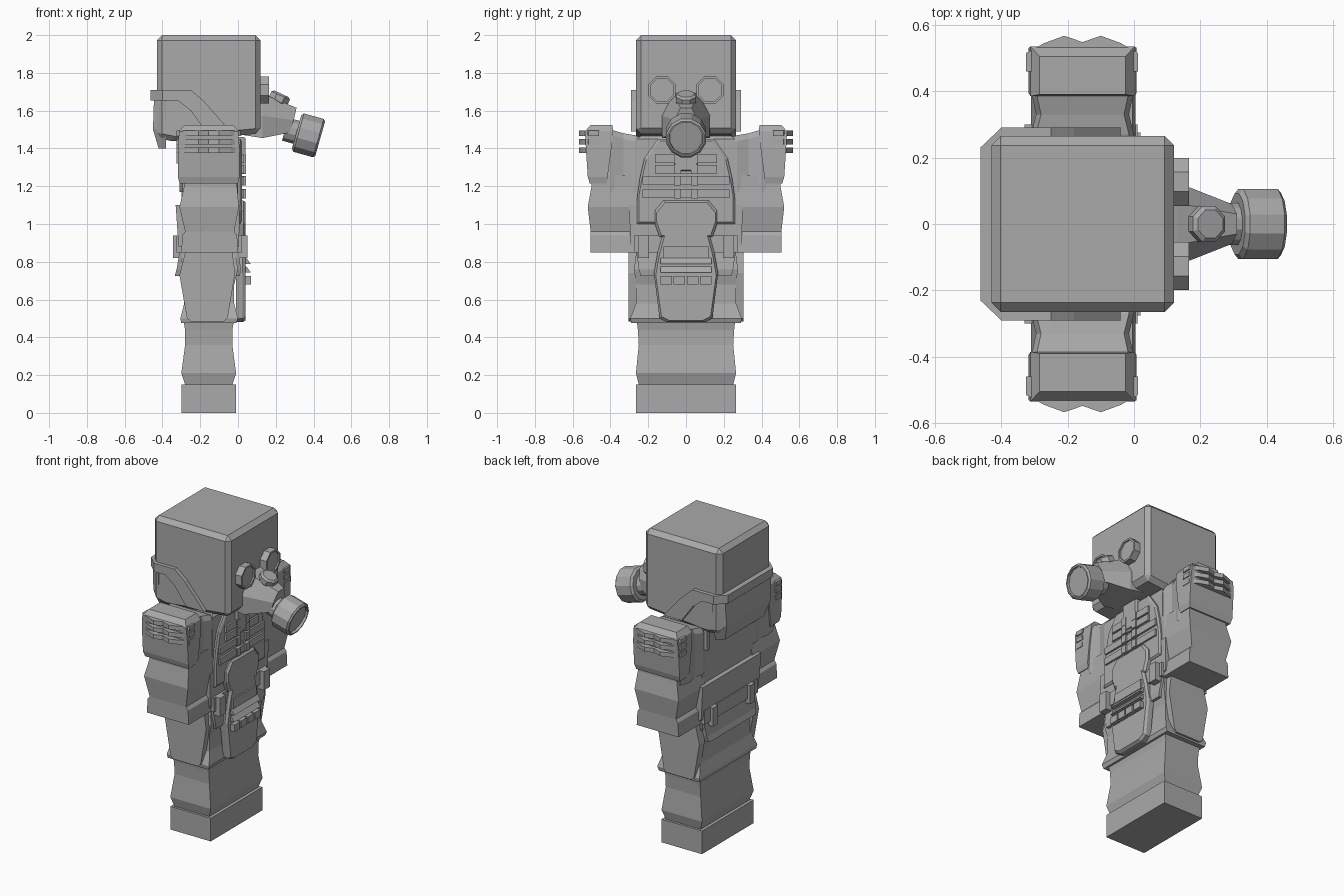
import bpy, bmesh, math
from mathutils import Vector

grey = bpy.data.materials.new("plain grey")
grey.diffuse_color = (0.4, 0.4, 0.4, 1)


def finish(name, bm, bevel=0):
    bmesh.ops.recalc_face_normals(bm, faces=bm.faces)
    if bevel:
        bmesh.ops.bevel(bm, geom=bm.edges[:], offset=bevel, segments=1, affect='EDGES')
    me = bpy.data.meshes.new(name)
    bm.to_mesh(me)
    bm.free()
    me.materials.append(grey)
    ob = bpy.data.objects.new(name, me)
    bpy.context.collection.objects.link(ob)
    return ob


def rings(name, loops, bevel=0):
    """Skin a stack of point loops and cap both ends."""
    bm = bmesh.new()
    vs = [[bm.verts.new(p) for p in lp] for lp in loops]
    n = len(vs[0])
    for a, b in zip(vs, vs[1:]):
        for i in range(n):
            j = (i + 1) % n
            bm.faces.new((a[i], a[j], b[j], b[i]))
    bm.faces.new(vs[0])
    bm.faces.new(vs[-1])
    return finish(name, bm, bevel)


def stack(name, secs):
    """Rectangular sections (z, x0, x1, y0, y1)."""
    return rings(name, [[(a, c, z), (b, c, z), (b, d, z), (a, d, z)] for z, a, b, c, d in secs])


def box(name, x0, x1, y0, y1, z0, z1, bevel=0):
    return rings(name, [[(x0, y0, z), (x1, y0, z), (x1, y1, z), (x0, y1, z)] for z in (z0, z1)], bevel)


def plate(name, half, x0, x1, inset=0.01):
    """Symmetric (y, z) outline pushed out along x, with a chamfered face."""
    pts = half + [(-y, z) for y, z in reversed(half)]
    c = sum(z for _, z in half) / len(half)

    def shrink(y, z):
        return (y - math.copysign(inset, y), z + (inset if z < c else -inset))
    xm = x0 + (x1 - x0) * 0.7
    return rings(name, [[(x0, *p) for p in pts], [(xm, *p) for p in pts],
                        [(x1, *shrink(*p)) for p in pts]])


def side(name, pts, y0, y1):
    """(x, z) outline pushed out along y."""
    return rings(name, [[(x, y, z) for x, z in pts] for y in (y0, y1)])


def tube(name, centre, axis, prof, n=8):
    """Turned part from (distance along axis, radius)."""
    w = Vector(axis).normalized()
    u = Vector((0, 1, 0))
    v = w.cross(u)
    c = Vector(centre)
    ang = [2 * math.pi * (i + 0.5) / n for i in range(n)]
    return rings(name, [[c + w * d + u * r * math.cos(a) + v * r * math.sin(a) for a in ang]
                        for d, r in prof])


# legs
box("boots", -.30, -.01, -.265, .265, 0, .15)
stack("trousers", [(.15, -.28, -.03, -.25, .25), (.21, -.30, -.01, -.265, .265),
                   (.36, -.28, -.03, -.25, .25), (.44, -.28, -.03, -.255, .255),
                   (.52, -.295, -.015, -.265, .265)])
stack("coat_skirt", [(.475, -.30, -.01, -.29, .29), (.50, -.305, 0, -.295, .295),
                     (.58, -.285, -.02, -.265, .265), (.68, -.285, -.02, -.265, .265),
                     (.76, -.30, 0, -.275, .275), (.88, -.28, -.02, -.26, .26)])
stack("coat_hem", [(.725, -.335, .01, -.24, .24), (.76, -.325, .015, -.25, .25),
                   (.88, -.305, 0, -.265, .265)])

# torso
stack("torso", [(.80, -.30, -.01, -.265, .265), (1.12, -.30, 0, -.265, .265),
                (1.45, -.30, 0, -.26, .26), (1.48, -.28, -.03, -.22, .22)])
stack("jacket_flap", [(.88, -.315, .005, -.295, .295), (1.10, -.33, .01, -.30, .30)])
plate("chest_vest", [(.26, 1.0), (.26, 1.13), (.245, 1.24), (.22, 1.35), (.15, 1.45)], -.01, .02)
plate("belly_plate", [(.14, .93), (.165, 1.0), (.165, 1.07), (.12, 1.125)], 0, .04)
plate("apron", [(.10, .48), (.14, .50), (.17, .74), (.15, .85), (.12, .96)], -.01, .04)
plate("collar_plate", [(.06, 1.28), (.06, 1.46)], 0, .04, .005)
for z, w in ((1.345, .165), (1.29, .165), (1.23, .23), (1.16, .23)):
    box("chest_bar", 0, .032, -w, w, z - .022, z + .022)
    for y in (-.045, .045):
        box("chest_bar_clip", .02, .042, y - .018, y + .018, z - .025, z + .025)

# belt and pouches
box("belt", -.325, .02, -.275, .275, .85, .94)
box("belt_pouch", .01, .05, -.12, .12, .82, .88)
for z in (.80, .755):
    side("belt_flap", [(.03, z + .02), (.045, z + .02), (.068, z - .012), (.03, z - .012)], -.135, .135)
for i in range(4):
    y = -.105 + .07 * i
    box("cartridge", .03, .068, y - .03, y + .03, .68, .725)
for s in (-1, 1):
    box("front_belt_loop", 0, .05, s * .225 - .03, s * .225 + .03, .82, .94)
    box("back_belt_loop", -.345, -.30, s * .19 - .025, s * .19 + .025, .82, .94)
    box("back_strap", -.325, -.29, s * .235 - .015, s * .235 + .015, 1.32, 1.47)

# arms, thigh guards
lobes = [(-.325, .46), (-.325, .515), (-.27, .545), (-.21, .567), (-.155, .548),
         (-.10, .567), (-.04, .545), (.012, .515), (.012, .46)]
for s in (-1, 1):
    side("thigh_guard", [(-.28, .85), (-.03, .85), (-.015, .74), (-.055, .50), (-.075, .485),
                         (-.25, .485), (-.27, .50), (-.31, .73)], s * .25, s * .305)
    stack("forearm", [(z, a, b, s * .24, s * y) for z, a, b, y in (
        (.85, -.30, 0, .505), (.94, -.295, -.005, .505), (.96, -.28, -.02, .505),
        (1.09, -.31, .005, .52), (1.20, -.285, -.005, .50), (1.26, -.285, -.005, .50))])
    # creased shoulder sleeve running outward from the neck
    rings("shoulder_sleeve", [[(-.155 - d, s * y, z0), (-.155 + d, s * y, z0), (-.155 + d, s * y, z1 - .03),
                               (-.17 + d, s * y, z1), (-.14 - d, s * y, z1), (-.155 - d, s * y, z1 - .03)]
                              for y, d, z0, z1 in ((.20, .14, 1.18, 1.44), (.27, .155, 1.17, 1.47),
                                                   (.33, .14, 1.17, 1.48), (.40, .155, 1.17, 1.50),
                                                   (.48, .14, 1.17, 1.50))])
    stack("shoulder_guard", [(z, a, b, s * i, s * o) for z, a, b, i, o in (
        (1.215, -.31, 0, .42, .51), (1.25, -.318, .008, .415, .52), (1.40, -.318, .008, .395, .53),
        (1.49, -.312, .002, .385, .535), (1.525, -.285, -.025, .39, .505))])
    for z in (1.48, 1.435, 1.39):
        rings("shoulder_ridge", [[(x, s * y, h) for x, y in lobes] for h in (z - .014, z + .014)])

# head with sloping underside
rings("head", [[(-.43, y, 1.455), (-.33, y, 1.435), (.12, y, 1.48), (.12, y, 2), (-.43, y, 2)]
               for y in (-.265, .265)], .028)

# strap around the back of the head, falling along both cheeks
upper = [(-.04, 1.49), (-.18, 1.65), (-.25, 1.71), (-.40, 1.71)]
lower = [(-.17, 1.49), (-.25, 1.60), (-.32, 1.655), (-.40, 1.655)]
for s in (-1, 1):
    side("cheek_strap", upper + lower[::-1], s * .25, s * .29)
rings("nape_strap", [[(-.40, -.29, z), (-.463, -.23, z), (-.463, .23, z), (-.40, .29, z)]
                     for z in (1.655, 1.71)])
rings("nape_guard", [[(-.38, -y, z), (x, -y + .04, z), (x, y - .04, z), (-.38, y, z)]
                     for x, y, z in ((-.42, .24, 1.40), (-.45, .265, 1.50), (-.445, .275, 1.66))])

# mask: goggles, snout, valve, filter
for s in (-1, 1):
    tube("goggle", (.10, s * .127, 1.71), (1, 0, 0), [(0, .078), (.065, .078), (.065, .066), (.055, .066)])
rings("snout", [[(x0, -w, z0), (x0, w, z0), (x1, w, (z0 + z1) / 2), (x2, w * .5, z1),
                 (x2, -w * .5, z1), (x1, -w, (z0 + z1) / 2)]
                for x0, x1, x2, w, z0, z1 in ((.0, .08, .10, .13, 1.475, 1.70),
                                              (.13, .13, .13, .125, 1.455, 1.69),
                                              (.28, .295, .31, .06, 1.485, 1.615))])
tube("valve", (.205, 0, 1.635), (.42, 0, .9), [(0, .045), (.02, .058), (.05, .058), (.06, .045)])
axis = (.963, 0, -.27)
tube("filter_neck", (.25, 0, 1.502), axis, [(0, .065), (.08, .065)], 12)
tube("filter", (.31, 0, 1.487), axis, [(0, .095), (.012, .109), (.12, .109), (.13, .098),
                                      (.13, .09), (.115, .088)], 12)
